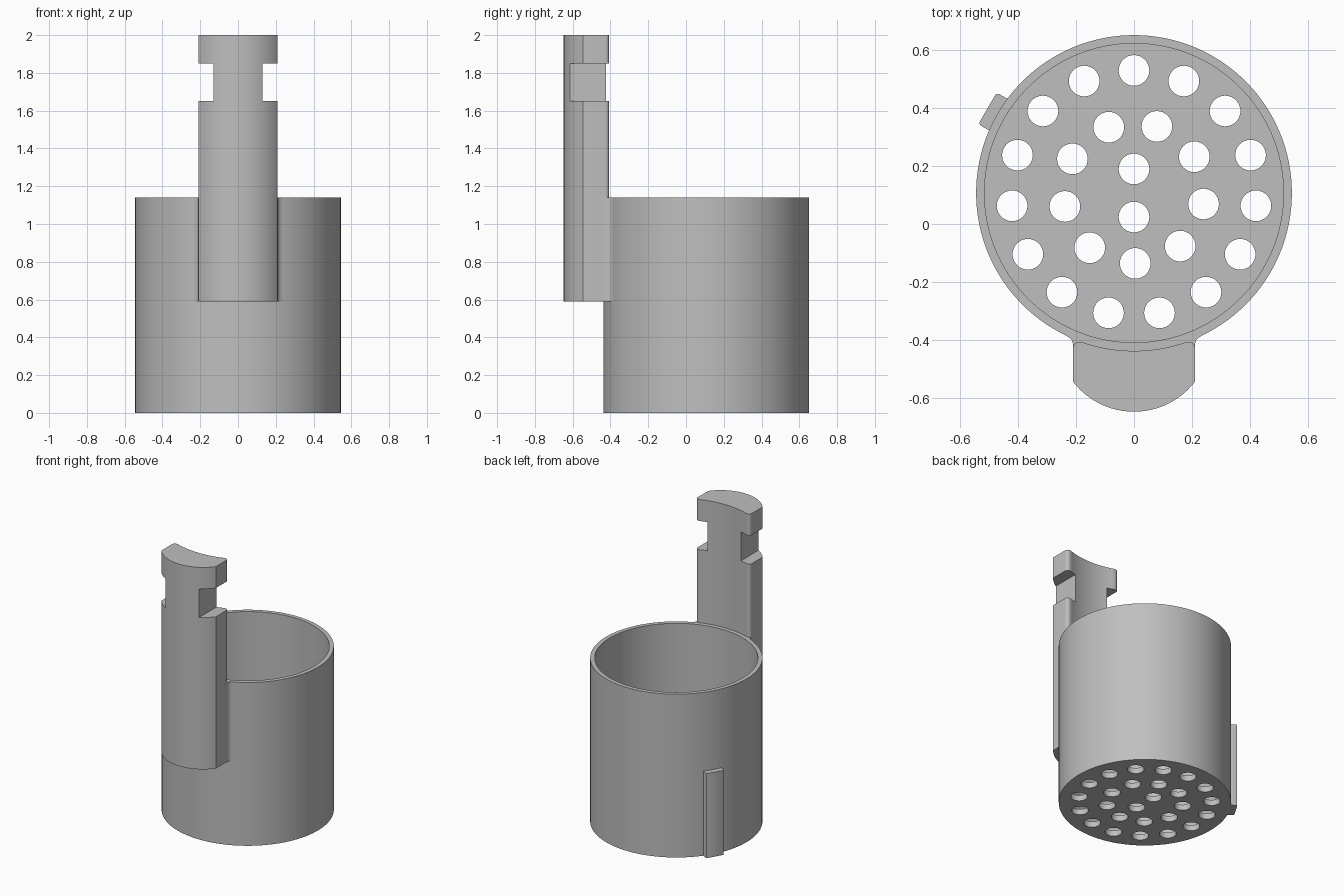
import bpy, bmesh, math

old = bpy.data.objects.get("Cube")
if old:
    bpy.data.objects.remove(old, do_unlink=True)

CY = 0.107            # cup axis, y
R_OUT, R_IN = 0.545, 0.516
RIM, TOP, FOOT = 1.14, 2.0, 0.59

grey = bpy.data.materials.new("light grey")
grey.use_nodes = True
grey.diffuse_color = (0.52, 0.52, 0.52, 1)
grey.node_tree.nodes["Principled BSDF"].inputs["Base Color"].default_value = grey.diffuse_color


def arc(cx, cy, r, a0, a1, n):
    """Points along an arc, angles in degrees."""
    steps = [math.radians(a0 + (a1 - a0) * i / n) for i in range(n + 1)]
    return [(cx + r * math.cos(a), cy + r * math.sin(a)) for a in steps]


def circle(cx, cy, r, n):
    return arc(cx, cy, r, 0, 360, n)[:-1]


def prism(name, outlines, z0, z1):
    """Extrude one or more closed outlines from z0 to z1."""
    bm = bmesh.new()
    for outline in outlines:
        low = [bm.verts.new((x, y, z0)) for x, y in outline]
        face = bm.faces.new(low)
        ext = bmesh.ops.extrude_face_region(bm, geom=[face], use_keep_orig=True)
        for v in ext["geom"]:
            if isinstance(v, bmesh.types.BMVert):
                v.co.z = z1
    bmesh.ops.recalc_face_normals(bm, faces=bm.faces)
    mesh = bpy.data.meshes.new(name)
    bm.to_mesh(mesh)
    bm.free()
    mesh.materials.append(grey)
    ob = bpy.data.objects.new(name, mesh)
    bpy.context.collection.objects.link(ob)
    return ob


def select(ob):
    bpy.ops.object.select_all(action="DESELECT")
    ob.select_set(True)
    bpy.context.view_layer.objects.active = ob


def cut(ob, cutter):
    """Subtract the cutter and discard it."""
    select(ob)
    mod = ob.modifiers.new("cut", "BOOLEAN")
    mod.operation, mod.solver, mod.object = "DIFFERENCE", "EXACT", cutter
    bpy.ops.object.modifier_apply(modifier=mod.name)
    bpy.data.objects.remove(cutter, do_unlink=True)


def smooth(ob):
    select(ob)
    bpy.ops.object.shade_smooth_by_angle(angle=math.radians(30))


# Cup: hollow cylinder with a drilled floor
cup = prism("cup", [circle(0, CY, R_OUT, 128)], 0, RIM)
cut(cup, prism("bowl_cutter", [circle(0, CY, R_IN, 128)], 0.04, RIM + 0.1))
holes = []
for count, radius, start in ((15, 0.423, 90), (9, 0.243, 71), (2, 0.083, 90)):
    for x, y in (arc(0, CY, radius, start, start + 360, count)[:-1]):
        holes.append(circle(x, y, 0.053, 32))
cut(cup, prism("hole_cutter", holes, -0.1, 0.1))
smooth(cup)

# Handle: bowed front, hollow back that follows the cup, rounded back corners
HALF = 0.21
front = arc(0, -0.3825, 0.2655, 180 + 37.7, 360 - 37.7, 24)
corner_r = arc(HALF - 0.02, -0.427, 0.02, 0, 80, 5)
corner_l = [(-x, y) for x, y in reversed(corner_r)]
back = arc(0, CY, R_OUT, 270 + 19.5, 270 - 19.5, 20)
handle = prism("handle", [front + corner_r + back + corner_l], FOOT, TOP)

# Side notches near the top of the handle
notches = [[(s * 0.13, -0.8), (s * 0.4, -0.8), (s * 0.4, -0.2), (s * 0.13, -0.2)]
           for s in (-1, 1)]
cut(handle, prism("notch_cutter", notches, 1.65, 1.85))
smooth(handle)

# Neck: filleted joint between handle and cup wall
side = [(0.2105, -0.45), (0.2105, -0.415), (0.214, -0.402), (0.222, -0.393), (0.236, -0.385)]
inner = arc(0, CY, 0.53, 270 + 25, 270 - 25, 20)
neck = prism("handle_neck", [side + inner + [(-x, y) for x, y in reversed(side)]], FOOT, RIM - 0.001)
smooth(neck)

# Locating rib low on the back right of the cup
ca, sa = math.cos(math.radians(150)), math.sin(math.radians(150))
half_rib = [(0.53, 0.063), (0.575, 0.063), (0.581, 0.06), (0.584, 0.053)]
rib_outline = half_rib + [(r, -t) for r, t in reversed(half_rib)]
rib = prism("side_rib", [[(r * ca - t * sa, CY + r * sa + t * ca) for r, t in rib_outline]], 0, FOOT)
smooth(rib)
